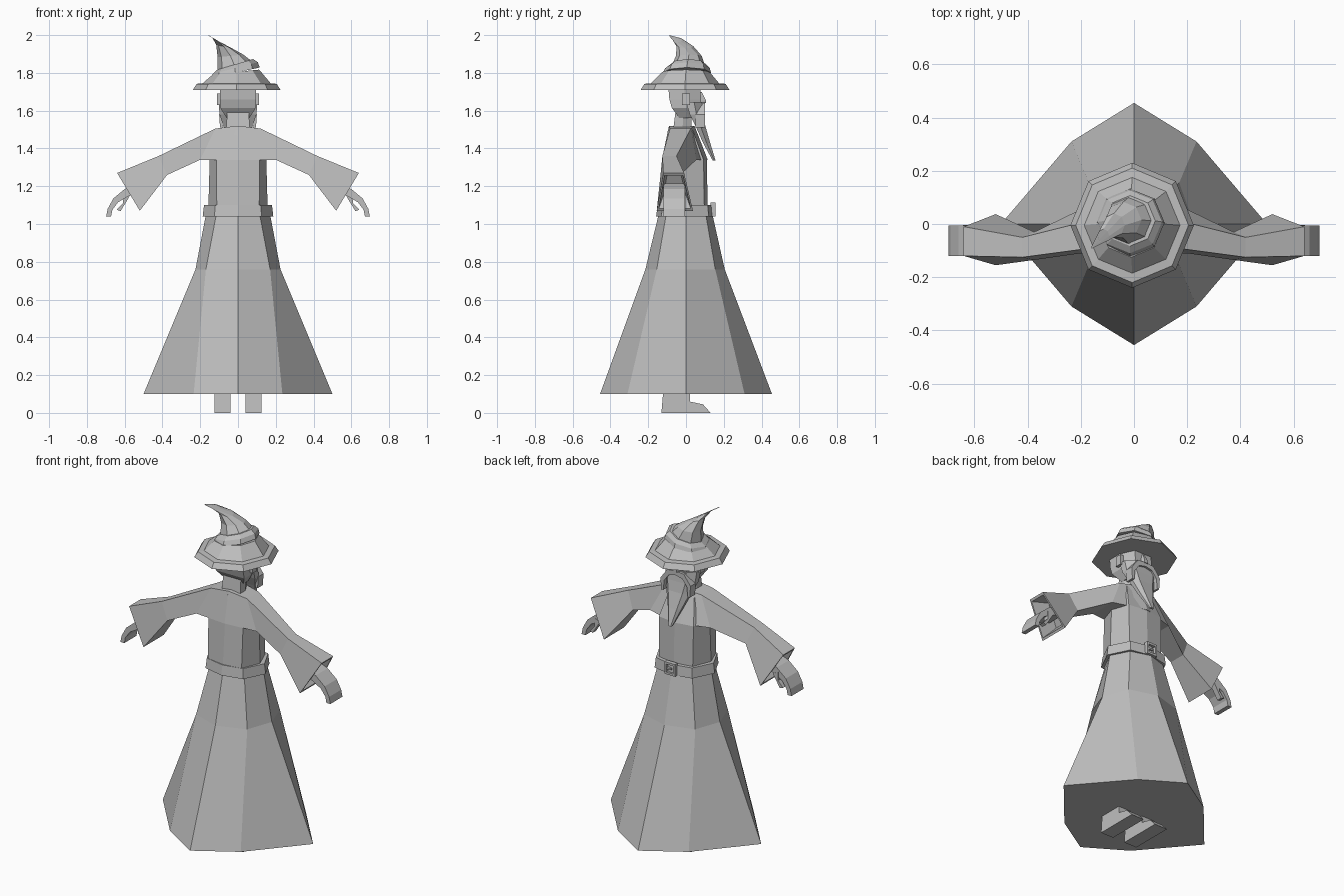
import bpy, bmesh, math
from mathutils import Vector

grey = bpy.data.materials.new("plain grey")
grey.diffuse_color = (0.52, 0.52, 0.52, 1)


def loft(name, rings, mirror=False):
    """Skin a stack of equal-sized rings, cap both ends, optionally copy to -x."""
    bm = bmesh.new()
    for s in ((1, -1) if mirror else (1,)):
        vs = [[bm.verts.new((s * p[0], p[1], p[2])) for p in r] for r in rings]
        n = len(rings[0])
        for a, b in zip(vs, vs[1:]):
            for i in range(n):
                j = (i + 1) % n
                bm.faces.new((a[i], a[j], b[j], b[i]))
        bm.faces.new(vs[0][::-1])
        bm.faces.new(vs[-1])
    bmesh.ops.recalc_face_normals(bm, faces=bm.faces)
    me = bpy.data.meshes.new(name)
    bm.to_mesh(me)
    bm.free()
    me.materials.append(grey)
    ob = bpy.data.objects.new(name, me)
    bpy.context.collection.objects.link(ob)
    return ob


def oct_ring(z, a, front, back, dx, dy, cy=0.0):
    """Eight-point ring: side corner a, diagonals (dx, dy), front and back tips."""
    return [(a, cy, z), (dx, cy + dy, z), (0, front, z), (-dx, cy + dy, z),
            (-a, cy, z), (-dx, cy - dy, z), (0, back, z), (dx, cy - dy, z)]


def tilt_ring(cx, cy, cz, rx, ry, slope=0.0):
    """Regular eight-sided ring, rising by slope along x."""
    out = []
    for i in range(8):
        t = math.tau * i / 8
        x = rx * math.cos(t)
        out.append((cx + x, cy + ry * math.sin(t), cz + slope * x))
    return out


def box_ring(z, w, y0, y1, bevel=0.6):
    """Six-point ring with a narrower front."""
    m = (y0 + y1) / 2
    return [(w, y0, z), (w, m, z), (w * bevel, y1, z),
            (-w * bevel, y1, z), (-w, m, z), (-w, y0, z)]


def block(name, x0, x1, y0, y1, z0, z1, mirror=False):
    return loft(name, [[(x0, y0, z), (x1, y0, z), (x1, y1, z), (x0, y1, z)]
                       for z in (z0, z1)], mirror)


# Robe skirt, belt and torso
loft("skirt", [oct_ring(0.10, 0.50, 0.455, -0.455, 0.235, 0.31),
               oct_ring(0.76, 0.225, 0.205, -0.215, 0.17, 0.155),
               oct_ring(1.05, 0.17, 0.14, -0.145, 0.115, 0.105)])
loft("belt", [oct_ring(1.04, 0.187, 0.145, -0.158, 0.125, 0.125, -0.005),
              oct_ring(1.10, 0.18, 0.14, -0.15, 0.12, 0.12, -0.005)])
loft("torso", [oct_ring(1.08, 0.157, 0.115, -0.145, 0.112, 0.112, -0.015),
               oct_ring(1.34, 0.15, 0.11, -0.125, 0.115, 0.105, -0.012),
               oct_ring(1.50, 0.11, 0.04, -0.095, 0.08, 0.06, -0.025)])

# Buckle frame and pin
for z in (1.04, 1.10):
    block("buckle_bar", -0.035, 0.035, 0.13, 0.155, z, z + 0.013)
block("buckle_side", 0.023, 0.035, 0.13, 0.155, 1.04, 1.11, True)
block("buckle_pin", -0.006, 0.035, 0.135, 0.152, 1.07, 1.08)


# Wide sleeves running out from the chest to open cuffs
def sleeve_ring(top, bottom):
    (xt, zt, a, b), (xb, zb, c, d) = top, bottom
    return [(xt, a, zt), (xt, b, zt), (xb, d, zb), (xb, c, zb)]


def shrink(ring, k, shift):
    c = sum((Vector(p) for p in ring), Vector()) / len(ring)
    return [tuple(c + (Vector(p) - c) * k + Vector(shift)) for p in ring]


cuff = sleeve_ring((0.64, 1.27, -0.12, -0.01), (0.52, 1.07, -0.155, 0.037))
loft("sleeve", [
    sleeve_ring((0.0, 1.52, -0.09, 0.045), (0.0, 1.34, -0.128, 0.115)),
    sleeve_ring((0.12, 1.505, -0.085, 0.025), (0.20, 1.34, -0.11, 0.055)),
    sleeve_ring((0.42, 1.36, -0.125, -0.05), (0.375, 1.26, -0.135, -0.03)),
    cuff, shrink(cuff, 0.88, (0, 0, 0)), shrink(cuff, 0.6, (-0.09, 0, 0.05))], True)


# Curved hands: each ring is an outer and an inner (x, z) point spanning y
def strip(name, pairs, y0, y1):
    loft(name, [[(xo, y0, zo), (xo, y1, zo), (xi, y1, zi), (xi, y0, zi)]
                for xo, zo, xi, zi in pairs], True)


strip("hand", [(0.52, 1.215, 0.50, 1.175), (0.60, 1.185, 0.585, 1.145),
               (0.66, 1.135, 0.635, 1.115), (0.69, 1.08, 0.665, 1.075),
               (0.698, 1.04, 0.672, 1.04)], -0.12, -0.005)
strip("thumb", [(0.61, 1.16, 0.575, 1.145), (0.61, 1.11, 0.59, 1.12),
                (0.642, 1.075, 0.622, 1.068)][::1], -0.035, -0.003)

# Neck and head
loft("neck", [box_ring(1.48, 0.062, -0.07, 0.03), box_ring(1.60, 0.058, -0.055, 0.03)])
loft("head", [box_ring(1.56, 0.06, -0.035, 0.06), box_ring(1.615, 0.094, -0.075, 0.075),
              box_ring(1.66, 0.096, -0.088, 0.08), box_ring(1.72, 0.096, -0.093, 0.075)])
block("ear", 0.09, 0.112, -0.02, 0.02, 1.63, 1.69, True)
loft("nose", [box_ring(1.64, 0.02, 0.06, 0.105), box_ring(1.655, 0.02, 0.06, 0.105),
              box_ring(1.70, 0.01, 0.06, 0.083)])

# Beard and drooping moustache
loft("beard", [box_ring(1.645, 0.102, 0.0, 0.085), box_ring(1.58, 0.098, 0.02, 0.092),
               box_ring(1.52, 0.078, 0.05, 0.102), box_ring(1.43, 0.045, 0.09, 0.128),
               box_ring(1.335, 0.012, 0.142, 0.157)])
strip("moustache", [(0.0, 1.645, 0.0, 1.62), (0.055, 1.64, 0.045, 1.61),
                    (0.10, 1.58, 0.075, 1.57), (0.095, 1.51, 0.082, 1.51)], 0.05, 0.1)

# Hat: stepped brim, sloped crown, folded band and bent tip
loft("hat_brim", [tilt_ring(-0.007, -0.005, 1.71, 0.232, 0.235),
                  tilt_ring(-0.007, -0.005, 1.742, 0.212, 0.215),
                  tilt_ring(-0.007, -0.005, 1.745, 0.18, 0.18),
                  tilt_ring(-0.01, 0.0, 1.805, 0.122, 0.125, 0.1)])
loft("hat_fold", [tilt_ring(-0.015, 0.005, 1.80, 0.13, 0.128, 0.22),
                  tilt_ring(-0.015, 0.008, 1.825, 0.12, 0.118, 0.26),
                  tilt_ring(-0.015, 0.012, 1.845, 0.095, 0.095, 0.3)])
loft("hat_tip", [tilt_ring(-0.015, 0.012, 1.83, 0.095, 0.092, 0.28),
                 tilt_ring(-0.04, 0.015, 1.89, 0.068, 0.068, 0.1),
                 tilt_ring(-0.075, -0.005, 1.94, 0.04, 0.045, -0.2),
                 tilt_ring(-0.115, -0.045, 1.975, 0.022, 0.026, -0.6),
                 tilt_ring(-0.158, -0.088, 1.999, 0.003, 0.004)])

# Boots: side profile extruded across x
boot = [(-0.13, 0), (0.13, 0), (0.09, 0.045), (0.02, 0.06), (0.02, 0.12), (-0.12, 0.12)]
loft("boot", [[(x, y, z) for y, z in boot] for x in (0.04, 0.125)], True)
